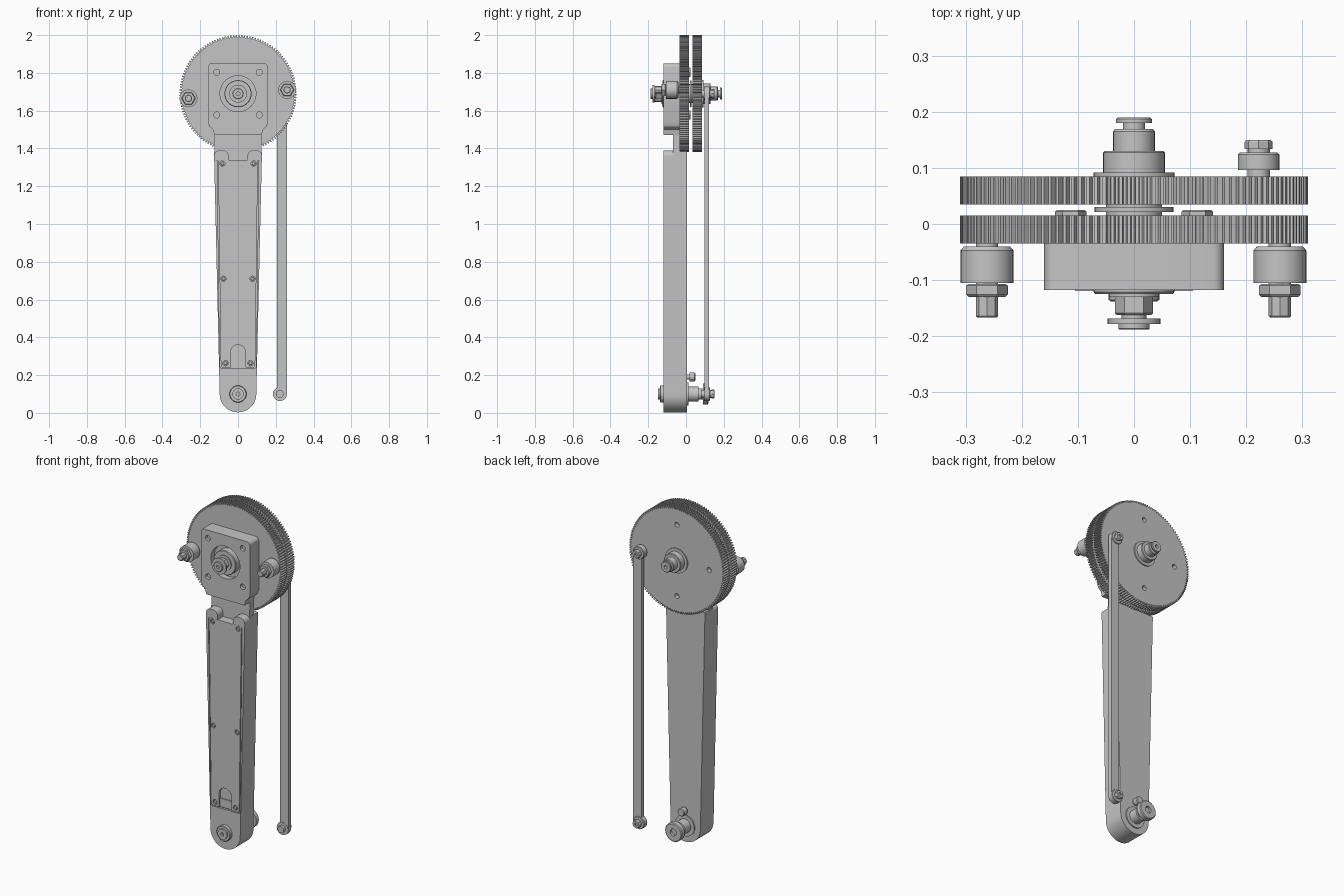
import bpy, bmesh
from math import pi, sin, cos, radians

cube = bpy.data.objects.get("Cube")
if cube:
    bpy.data.objects.remove(cube, do_unlink=True)

grey = bpy.data.materials.new("machined grey")
grey.use_nodes = True
grey.diffuse_color = (0.56, 0.56, 0.56, 1)
grey.node_tree.nodes["Principled BSDF"].inputs["Base Color"].default_value = (0.56, 0.56, 0.56, 1)


def shade(ob):
    bpy.ops.object.select_all(action='DESELECT')
    ob.select_set(True)
    bpy.context.view_layer.objects.active = ob
    bpy.ops.object.shade_smooth_by_angle(angle=radians(25))


def finish(name, bm):
    bmesh.ops.recalc_face_normals(bm, faces=bm.faces)
    mesh = bpy.data.meshes.new(name)
    bm.to_mesh(mesh)
    bm.free()
    mesh.materials.append(grey)
    ob = bpy.data.objects.new(name, mesh)
    bpy.context.collection.objects.link(ob)
    shade(ob)
    return ob


def prism(name, outline, y0, y1):
    """Extrude an (x, z) outline from y0 to y1."""
    bm = bmesh.new()
    a, b = [[bm.verts.new((x, y, z)) for x, z in outline] for y in (y0, y1)]
    bm.faces.new(a)
    bm.faces.new(b)
    for i in range(len(a)):
        bm.faces.new((a[i - 1], a[i], b[i], b[i - 1]))
    return finish(name, bm)


def turned(name, centre, profile, sides=40):
    """Turn (radius, y) steps about an axis along y."""
    bm = bmesh.new()
    rings = []
    for r, y in profile:
        rings.append([bm.verts.new((centre[0] + r * cos(2 * pi * i / sides), y,
                                    centre[1] + r * sin(2 * pi * i / sides)))
                      for i in range(sides)])
    bm.faces.new(rings[0])
    bm.faces.new(rings[-1])
    for a, b in zip(rings, rings[1:]):
        for i in range(sides):
            bm.faces.new((a[i - 1], a[i], b[i], b[i - 1]))
    return finish(name, bm)


def disc(name, centre, r, y0, y1, sides=32, c=0.0):
    """Cylinder with a chamfer c on the y1 end."""
    d = c if y1 > y0 else -c
    steps = [(r, y0), (r, y1 - d), (r - c, y1)] if c else [(r, y0), (r, y1)]
    return turned(name, centre, steps, sides)


def arc(cx, cz, r, a0, a1, n=10):
    return [(cx + r * cos(radians(a0 + (a1 - a0) * i / n)),
             cz + r * sin(radians(a0 + (a1 - a0) * i / n))) for i in range(n + 1)]


def cut(ob, cutter):
    cutter.hide_render = True
    mod = ob.modifiers.new("cut", 'BOOLEAN')
    mod.operation = 'DIFFERENCE'
    mod.solver = 'EXACT'
    mod.object = cutter
    bpy.context.view_layer.objects.active = ob
    bpy.ops.object.modifier_apply(modifier=mod.name)
    bpy.data.objects.remove(cutter, do_unlink=True)
    shade(ob)


HUB = (0, 1.69)
FOOT = (0, 0.1)
FRONT, BACK = -0.118, 0.005

# Pair of fine toothed gears
TEETH = 132
teeth = []
for i in range(TEETH):
    for f, r in ((0, 0.298), (0.3, 0.298), (0.42, 0.31), (0.8, 0.31)):
        a = 2 * pi * (i + f) / TEETH
        teeth.append((r * cos(a), HUB[1] + r * sin(a)))
front_gear = prism("front_gear", teeth, -0.035, 0.015)
back_gear = prism("back_gear", teeth, 0.035, 0.085)
for k in range(1, 4):
    a = k * pi / 2
    spot = (0.21 * cos(a), HUB[1] + 0.21 * sin(a))
    cut(back_gear, disc("hole_cutter", spot, 0.014, 0.06, 0.1, 16))

# Mounting block with rounded corners and narrowed foot
block = prism("mount_block",
              arc(0.14, 1.83, 0.02, 0, 90, 5) + arc(-0.14, 1.83, 0.02, 90, 180, 5)
              + [(-0.16, 1.54), (-0.15, 1.515), (-0.132, 1.5), (-0.125, 1.47),
                 (0.125, 1.47), (0.132, 1.5), (0.15, 1.515), (0.16, 1.54)],
              FRONT, -0.034)
cut(block, disc("recess_cutter", HUB, 0.095, -0.14, -0.085, 48))
for sx in (-1, 1):
    for sz in (-1, 1):
        spot = (sx * 0.113, HUB[1] + sz * 0.113)
        cut(block, disc("screw_hole_cutter", spot, 0.016, -0.14, -0.1, 16))
        disc("mount_bolt_head", spot, 0.028, 0.014, 0.025, 6, 0.003)

# Central shaft, front and back
turned("front_bearing", HUB, [(0.072, -0.08), (0.072, -0.121), (0.069, -0.125), (0.045, -0.125),
                              (0.045, -0.13), (0.02, -0.13)])
disc("front_hex", HUB, 0.034, -0.12, -0.162, 6, 0.003)
turned("front_flange", HUB, [(0.022, -0.155), (0.022, -0.168), (0.047, -0.168), (0.047, -0.178),
                             (0.028, -0.178), (0.028, -0.186), (0.026, -0.188), (0.01, -0.188),
                             (0.01, -0.175)])
turned("gear_spacer", HUB, [(0.05, 0.01), (0.05, 0.021), (0.07, 0.021), (0.07, 0.03),
                            (0.05, 0.03), (0.05, 0.04)])
turned("back_hub", HUB, [(0.072, 0.08), (0.072, 0.092), (0.055, 0.092), (0.055, 0.127),
                         (0.052, 0.13), (0.037, 0.13), (0.037, 0.165), (0.034, 0.169),
                         (0.02, 0.169), (0.02, 0.18), (0.032, 0.18), (0.032, 0.187),
                         (0.029, 0.19), (0.01, 0.19), (0.01, 0.175)])

# Side rollers with nut and bolt
for side, spot in (("right", (-0.262, 1.665)), ("left", (0.26, 1.71))):
    turned(side + "_roller", spot, [(0.02, -0.03), (0.02, -0.04), (0.041, -0.04), (0.047, -0.047),
                                    (0.047, -0.105), (0.02, -0.105), (0.02, -0.11)])
    turned(side + "_roller_nut", spot, [(0.033, -0.107), (0.037, -0.11), (0.037, -0.126),
                                        (0.033, -0.13)], 6)
    disc(side + "_roller_bolt", spot, 0.02, -0.12, -0.167, 8, 0.003)


def cover_outline(grow):
    """Tapered cover shape with rounded lower corners."""
    right = arc(0.079 + grow, 0.252 - grow, 0.012, -90, 0, 4) + [(0.105 + grow, 1.34 + grow)]
    return right + [(-x, z) for x, z in reversed(right)]


def arch(r):
    return [(-r, 0.2), (r, 0.2)] + arc(0, 0.32, r, 0, 180)


# Tapered arm with rounded foot and a pocket for the cover
arm = prism("arm", [(-0.126, 1.34)] + arc(0, 0.1, 0.097, 180, 360, 24) + [(0.126, 1.34)],
            FRONT, BACK)
cut(arm, prism("pocket_cutter", cover_outline(0.005), -0.14, FRONT + 0.012))
prism("arm_back_top", [(-0.126, 1.335), (0.126, 1.335), (0.127, 1.385), (-0.127, 1.385)],
      -0.068, BACK)
prism("neck", [(-0.123, 1.32), (0.123, 1.32), (0.125, 1.5), (-0.125, 1.5)], -0.068, -0.033)
for s in (-1, 1):
    prism("arm_shoulder", [(s * x, z) for x, z in
          [(0.05, 1.335), (0.126, 1.335)] + arc(0.097, 1.36, 0.03, 0, 90, 6)
          + arc(0.08, 1.36, 0.03, 90, 180, 6)], FRONT, -0.06)

# Cover plate with arched notch, held by countersunk screws
cover = prism("cover_plate", cover_outline(0), FRONT - 0.001, FRONT + 0.014)
cut(cover, prism("arch_cutter", arch(0.04), -0.14, -0.09))
prism("notch_step", [(-0.038, 0.24), (0.038, 0.24), (0.038, 0.29), (-0.038, 0.29)],
      -0.112, -0.09)
for x, z in ((0.083, 1.32), (0.077, 0.71), (0.066, 0.263)):
    for s in (-1, 1):
        cut(cover, disc("countersink_cutter", (s * x, z), 0.014, -0.14, FRONT + 0.007, 16))
        disc("cover_screw", (s * x, z), 0.01, -0.105, FRONT, 16, 0.002)

# Foot pivot and its flanged shaft
turned("foot_pivot", FOOT, [(0.045, -0.1), (0.045, -0.135), (0.042, -0.138), (0.03, -0.138),
                            (0.03, -0.147), (0.01, -0.147), (0.01, -0.135)])
turned("foot_shaft", FOOT, [(0.062, 0), (0.062, 0.012), (0.04, 0.012), (0.04, 0.065),
                            (0.03, 0.065), (0.03, 0.09), (0.055, 0.09), (0.055, 0.115),
                            (0.05, 0.119), (0.02, 0.119), (0.02, 0.105)])
turned("stop_bolt", (0, 0.19), [(0.014, 0), (0.014, 0.018), (0.023, 0.018), (0.023, 0.045),
                                (0.019, 0.05)], 12)

# Slim connecting rod with bolted ends
prism("connecting_rod", [(0.206, 0.1), (0.259, 0.1), (0.259, 1.69), (0.206, 1.69)],
      0.098, 0.122)
for end, z in (("lower", 0.1), ("upper", 1.69)):
    spot = (0.222, z)
    disc(end + "_rod_eye", spot, 0.037, 0.096, 0.127, 28, 0.003)
    disc(end + "_rod_spacer", spot, 0.02, 0.08, 0.1, 20)
    disc(end + "_rod_bolt_neck", spot, 0.02, 0.12, 0.136, 16)
    turned(end + "_rod_bolt_head", spot, [(0.025, 0.134), (0.025, 0.146), (0.022, 0.15),
                                          (0.009, 0.15), (0.009, 0.142)], 8)
